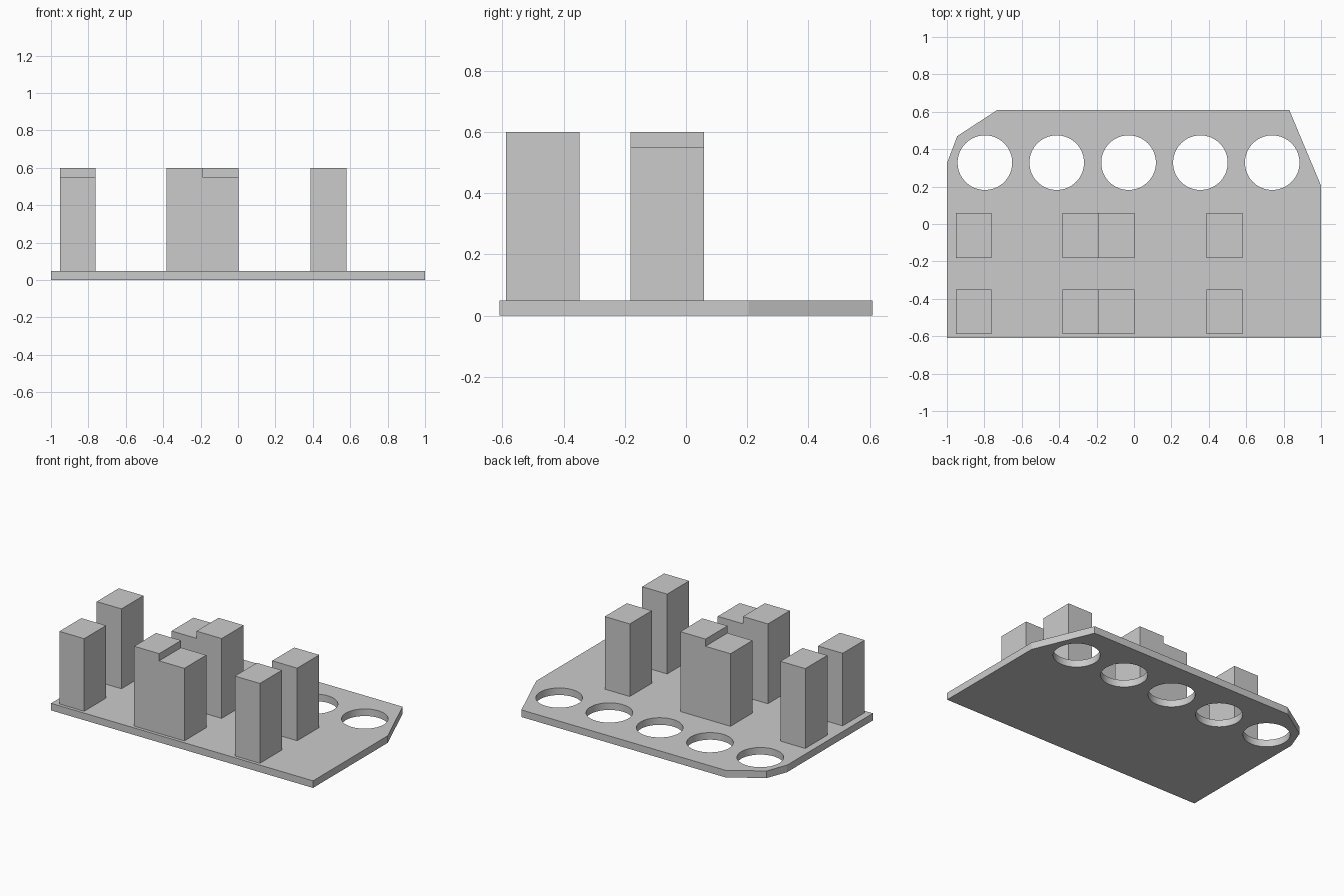
import bpy
import math

old = bpy.data.objects.get("Cube")
if old:
    bpy.data.objects.remove(old, do_unlink=True)

PLATE_TOP = 0.049

# Single grey material
grey = bpy.data.materials.new("plain grey")
grey.use_nodes = True
grey.diffuse_color = (0.6, 0.6, 0.6, 1)
grey.node_tree.nodes["Principled BSDF"].inputs["Base Color"].default_value = (0.6, 0.6, 0.6, 1)


def add_loop(curve, points):
    """Add a closed straight-sided outline to a flat curve."""
    spline = curve.splines.new("POLY")
    spline.points.add(len(points) - 1)
    for p, (x, y) in zip(spline.points, points):
        p.co = (x, y, 0, 1)
    spline.use_cyclic_u = True


def circle(cx, cy, radius, sides=64):
    steps = [2 * math.pi * i / sides for i in range(sides)]
    return [(cx + radius * math.cos(a), cy + radius * math.sin(a)) for a in steps]


def box(name, x0, x1, y0, y1, z0, z1):
    bpy.ops.mesh.primitive_cube_add(size=1, location=((x0 + x1) / 2, (y0 + y1) / 2, (z0 + z1) / 2))
    obj = bpy.context.object
    obj.name = name
    obj.scale = (x1 - x0, y1 - y0, z1 - z0)
    bpy.ops.object.transform_apply(location=False, rotation=False, scale=True)
    obj.data.materials.append(grey)


# Base plate: clipped outline with a row of round holes along the back
outline = [(-1, -0.61), (1, -0.61), (1, 0.205), (0.83, 0.61),
           (-0.73, 0.61), (-0.945, 0.47), (-1, 0.325)]
profile = bpy.data.curves.new("base_plate", "CURVE")
profile.dimensions = "2D"
profile.fill_mode = "BOTH"
profile.extrude = PLATE_TOP / 2
add_loop(profile, outline)
for i in range(5):
    add_loop(profile, circle(-0.797 + 0.384 * i, 0.328, 0.146))
plate = bpy.data.objects.new("base_plate", profile)
bpy.context.collection.objects.link(plate)
plate.location.z = PLATE_TOP / 2
bpy.ops.object.select_all(action="DESELECT")
plate.select_set(True)
bpy.context.view_layer.objects.active = plate
bpy.ops.object.convert(target="MESH")
plate = bpy.context.object
plate.data.materials.clear()
plate.data.materials.append(grey)
bpy.ops.object.shade_smooth_by_angle(angle=math.radians(15))

# Two rows of blocks, tall and short alternating
columns = [(-0.952, -0.763), (-0.381, -0.19), (-0.19, 0.002), (0.388, 0.579)]
rows = {"front": (-0.588, -0.349), "back": (-0.181, 0.059)}
for r, (row, (y0, y1)) in enumerate(rows.items()):
    for c, (x0, x1) in enumerate(columns):
        top = 0.6 if (r + c) % 2 else 0.55
        box(f"{row}_block_{c + 1}", x0, x1, y0, y1, PLATE_TOP, top)
